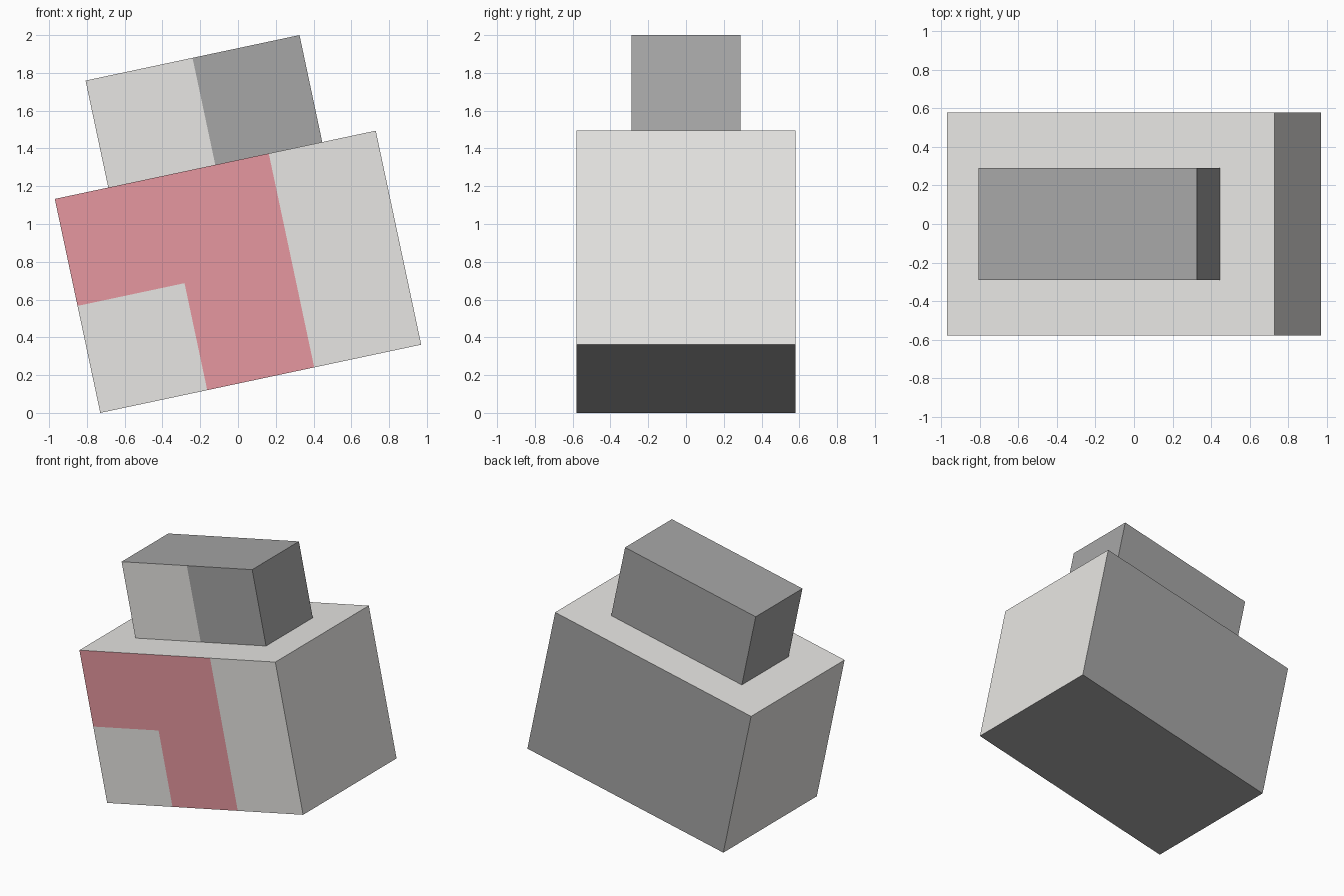
import bpy
import bmesh
from math import radians
from mathutils import Matrix, Vector

if "Cube" in bpy.data.objects:
    bpy.data.objects.remove(bpy.data.objects["Cube"], do_unlink=True)

U = 0.579                      # one module of the design
TILT = Matrix.Rotation(radians(-12), 4, 'Y')
PLACE = Matrix.Translation((0, 0, 0.747)) @ TILT


def make_material(name, rgb):
    mat = bpy.data.materials.new(name)
    mat.use_nodes = True
    colour = (*rgb, 1.0)
    mat.diffuse_color = colour
    mat.node_tree.nodes["Principled BSDF"].inputs["Base Color"].default_value = colour
    return mat


MATERIALS = [
    make_material("warm_white", (0.80, 0.79, 0.77)),
    make_material("pink", (0.79, 0.31, 0.35)),
    make_material("grey", (0.38, 0.38, 0.38)),
]
WHITE, PINK, GREY = range(len(MATERIALS))


def make_block(name, size, centre, cuts, rule):
    """Box in module units, front face split by cuts, coloured by rule."""
    bm = bmesh.new()
    bmesh.ops.create_cube(bm, size=1)
    bmesh.ops.scale(bm, vec=size, verts=bm.verts)
    for point, normal in cuts:
        front = [f for f in bm.faces if f.normal.y < -0.5]
        edges = {e for f in front for e in f.edges}
        verts = {v for f in front for v in f.verts}
        bmesh.ops.bisect_plane(bm, geom=front + list(edges) + list(verts),
                               plane_co=point, plane_no=normal)
        bm.normal_update()
    for face in bm.faces:
        face.material_index = rule(face.normal, face.calc_center_median())
    bmesh.ops.transform(bm, matrix=Matrix.Translation(Vector(centre)), verts=bm.verts)
    bmesh.ops.scale(bm, vec=(U, U, U), verts=bm.verts)
    mesh = bpy.data.meshes.new(name)
    bm.to_mesh(mesh)
    bm.free()
    for mat in MATERIALS:
        mesh.materials.append(mat)
    obj = bpy.data.objects.new(name, mesh)
    obj.matrix_world = PLACE
    bpy.context.collection.objects.link(obj)


def body_colour(normal, c):
    if normal.y < -0.5:
        middle = abs(c.x) < 0.5
        upper_left = c.x < -0.5 and c.z > 0
        return PINK if middle or upper_left else WHITE
    return GREY if normal.y > 0.5 or normal.z < -0.5 else WHITE


def top_colour(normal, c):
    return WHITE if normal.y < -0.5 and c.x < 0 else GREY


# Large tilted body with the pink front pattern
X, Z = (1, 0, 0), (0, 0, 1)
make_block("body", (3, 2, 2), (0, 0, 0),
           [((-0.5, 0, 0), X), ((0.5, 0, 0), X), ((0, 0, 0), Z)], body_colour)

# Smaller block resting on top
make_block("top_block", (2, 1, 1), (0, 0, 1.5), [((0, 0, 0), X)], top_colour)
